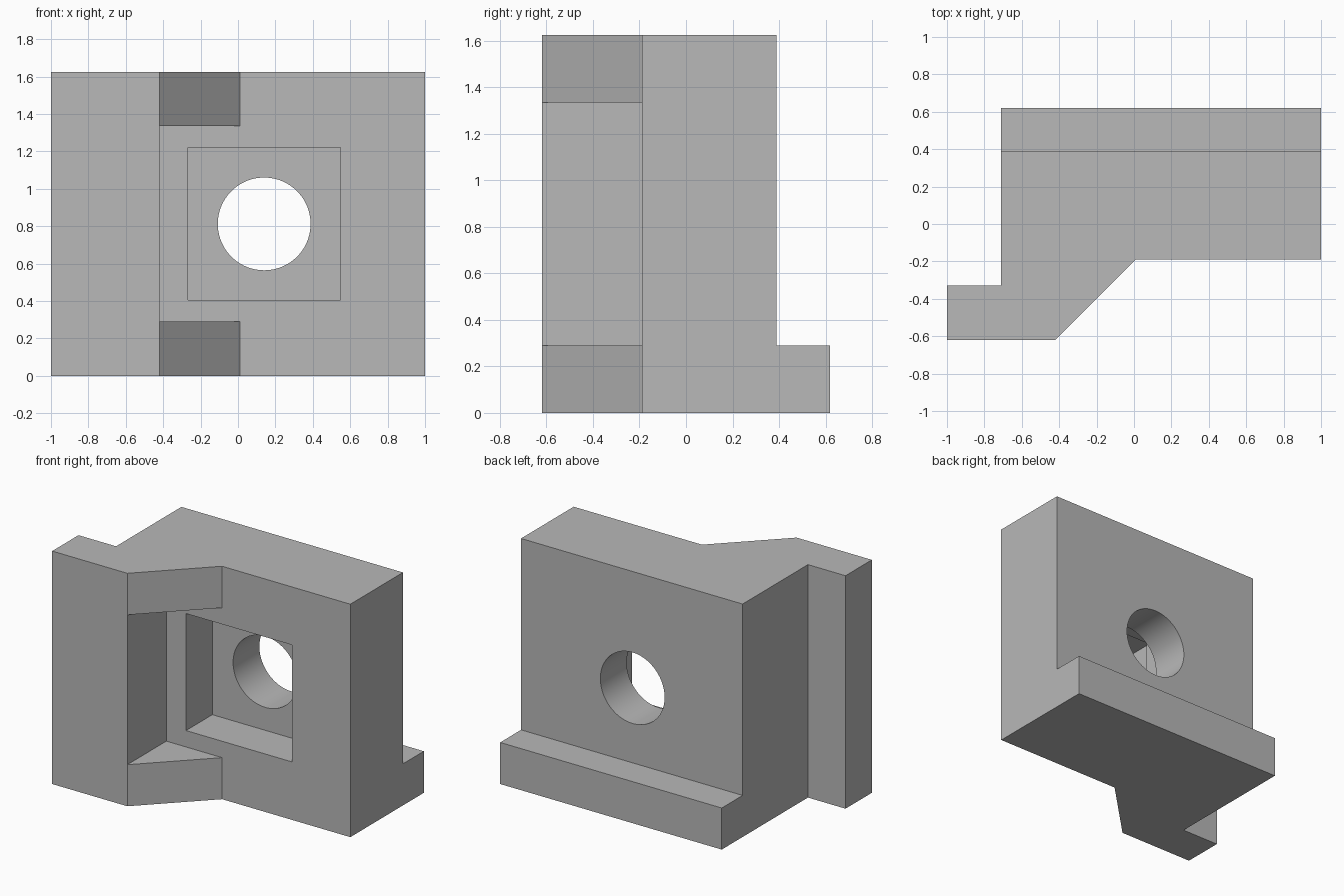
import bpy
import bmesh
import math

default_cube = bpy.data.objects.get("Cube")
if default_cube:
    bpy.data.objects.remove(default_cube)

HEIGHT = 1.625
BACK = 0.62          # rear of the foot flange
PLATE_BACK = 0.39    # rear of the upright plate
PLATE_FRONT = -0.19
JAW_FRONT = -0.62
JAW_EDGE = -0.42     # inner wall of the jaw
RIB = 0.29           # height of ribs and of the foot flange
HOLE_X, HOLE_Z = 0.14, 0.8125

grey = bpy.data.materials.new("light grey")
grey.use_nodes = True
colour = (0.48, 0.48, 0.48, 1)
grey.diffuse_color = colour
grey.node_tree.nodes["Principled BSDF"].inputs["Base Color"].default_value = colour


def prism(name, outline, z0, z1):
    """Extrude a plan outline from z0 up to z1."""
    bm = bmesh.new()
    face = bm.faces.new([bm.verts.new((x, y, z0)) for x, y in outline])
    top = bmesh.ops.extrude_face_region(bm, geom=[face])["geom"]
    bmesh.ops.translate(bm, vec=(0, 0, z1 - z0),
                        verts=[v for v in top if isinstance(v, bmesh.types.BMVert)])
    bmesh.ops.recalc_face_normals(bm, faces=bm.faces)
    mesh = bpy.data.meshes.new(name)
    bm.to_mesh(mesh)
    bm.free()
    mesh.materials.append(grey)
    obj = bpy.data.objects.new(name, mesh)
    bpy.context.collection.objects.link(obj)
    return obj


def block(name, x0, x1, y0, y1, z0, z1):
    return prism(name, [(x0, y0), (x1, y0), (x1, y1), (x0, y1)], z0, z1)


def cut(target, cutter):
    """Subtract the cutter, bake the result and discard the cutter."""
    cutter.hide_render = True
    mod = target.modifiers.new("cut", "BOOLEAN")
    mod.operation = "DIFFERENCE"
    mod.solver = "EXACT"
    mod.object = cutter
    bpy.context.view_layer.update()
    graph = bpy.context.evaluated_depsgraph_get()
    baked = bpy.data.meshes.new_from_object(target.evaluated_get(graph))
    target.modifiers.clear()
    target.data = baked
    bpy.data.objects.remove(cutter)


# Bracket body: plan outline with side lip, jaw and slanted shoulder
body = prism("bracket_body", [
    (-1, JAW_FRONT), (JAW_EDGE, JAW_FRONT), (0.01, PLATE_FRONT), (1, PLATE_FRONT),
    (1, BACK), (-0.71, BACK), (-0.71, -0.33), (-1, -0.33)], 0, HEIGHT)

# Step above the rear foot flange
cut(body, block("flange_step_cutter", -2, 2, PLATE_BACK, 1, RIB, 2))

# Recess that leaves a triangular rib at top and bottom
cut(body, block("rib_recess_cutter", JAW_EDGE, 0.2, -1, PLATE_FRONT,
                RIB, HEIGHT - RIB))

# Square pocket in the plate front
half = 0.408
cut(body, block("pocket_cutter", HOLE_X - half, HOLE_X + half, -0.4, 0.1,
                HOLE_Z - half, HOLE_Z + half))

# Round hole through the plate
bpy.ops.mesh.primitive_cylinder_add(vertices=96, radius=0.248, depth=0.6,
                                    location=(HOLE_X, 0.3, HOLE_Z),
                                    rotation=(math.pi / 2, 0, 0))
hole = bpy.context.object
hole.name = "hole_cutter"
hole.data.materials.append(grey)
cut(body, hole)

# Smooth hole wall, crisp edges elsewhere
bpy.ops.object.select_all(action="DESELECT")
body.select_set(True)
bpy.context.view_layer.objects.active = body
bpy.ops.object.shade_smooth_by_angle(angle=math.radians(30))
